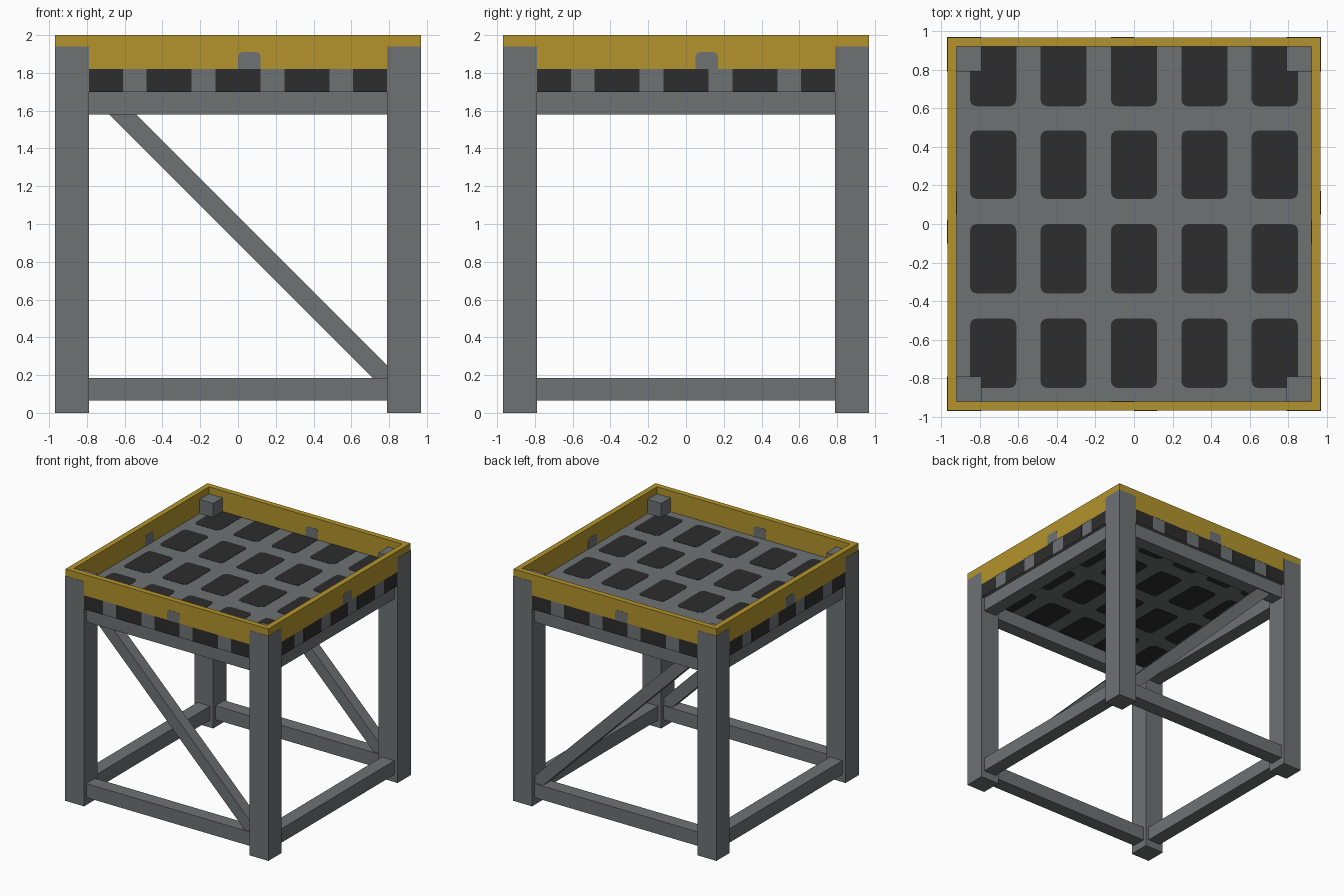
import bpy
import bmesh
import math
from mathutils import Vector, Matrix

cube = bpy.data.objects.get("Cube")
if cube:
    bpy.data.objects.remove(cube, do_unlink=True)


def material(name, rgb):
    m = bpy.data.materials.new(name)
    m.use_nodes = True
    m.diffuse_color = (*rgb, 1)
    bsdf = next(n for n in m.node_tree.nodes if n.type == 'BSDF_PRINCIPLED')
    bsdf.inputs["Base Color"].default_value = (*rgb, 1)
    return m


GREY = material("steel grey", (0.158, 0.17, 0.175))
YELLOW = material("safety yellow", (0.456, 0.296, 0.025))
DARK = material("dark opening", (0.026, 0.026, 0.026))

HALF = 0.97       # outer faces of the legs
LEG_IN = 0.79     # inner faces of the legs
MID = 0.88        # centre line of legs and beams
RIM_IN = 0.92
DECK_LOW, DECK_TOP = 1.70, 1.82
X, Y, Z = Vector((1, 0, 0)), Vector((0, 1, 0)), Vector((0, 0, 1))


def finish(name, bm, mat):
    bmesh.ops.recalc_face_normals(bm, faces=bm.faces[:])
    mesh = bpy.data.meshes.new(name)
    bm.to_mesh(mesh)
    bm.free()
    mesh.materials.append(mat)
    obj = bpy.data.objects.new(name, mesh)
    bpy.context.collection.objects.link(obj)
    return obj


def box(name, centre, size, mat, tilt=0):
    bm = bmesh.new()
    matrix = (Matrix.Translation(centre) @ Matrix.Rotation(tilt, 4, 'Y')
              @ Matrix.Diagonal((*size, 1)))
    bmesh.ops.create_cube(bm, size=1, matrix=matrix)
    return finish(name, bm, mat)


def plate(bm, centre, right, up, w, h, r_low=0.0, r_top=0.0, thick=0.002):
    """Thin plate with rounded corners, rising along right x up."""
    centre, normal = Vector(centre), right.cross(up)
    corners = [(1, 1, r_top), (-1, 1, r_top), (-1, -1, r_low), (1, -1, r_low)]
    verts = []
    for i, (sx, sy, r) in enumerate(corners):
        for k in range(4 if r else 1):
            a = math.pi / 2 * (i + k / 3)
            u = sx * (w / 2 - r) + r * math.cos(a)
            v = sy * (h / 2 - r) + r * math.sin(a)
            verts.append(bm.verts.new(centre + right * u + up * v))
    face = bm.faces.new(verts)
    out = bmesh.ops.extrude_face_region(bm, geom=[face])["geom"]
    moved = [g for g in out if isinstance(g, bmesh.types.BMVert)]
    bmesh.ops.translate(bm, verts=moved, vec=normal * thick)


# Legs
for fb, sy in (("front", -1), ("back", 1)):
    for lr, sx in (("right", -1), ("left", 1)):
        box(f"{fb}_{lr}_leg", (sx * MID, sy * MID, 0.97),
            (0.18, 0.18, 1.94), GREY)

# Lower and upper beams between the legs
for level, z in (("lower", 0.125), ("upper", 1.64)):
    for s, fb, lr in ((-1, "front", "right"), (1, "back", "left")):
        box(f"{level}_{fb}_beam", (0, s * MID, z), (2 * LEG_IN, 0.12, 0.12), GREY)
        box(f"{level}_{lr}_beam", (s * MID, 0, z), (0.12, 2 * LEG_IN, 0.12), GREY)

# Diagonal braces on front and back
for s, fb in ((-1, "front"), (1, "back")):
    box(f"{fb}_brace", (0.09, s * MID, 0.88), (2.15, 0.1, 0.1), GREY,
        tilt=math.radians(45))

# Deck slab
DECK = 0.966
box("deck", (0, 0, (DECK_LOW + DECK_TOP) / 2),
    (2 * DECK, 2 * DECK, DECK_TOP - DECK_LOW), GREY)

# Dark openings on the top and underside of the deck
COLUMNS = [i * 0.365 for i in range(-2, 3)]
ROWS = [(-0.85, -0.49), (-0.36, 0.0), (0.13, 0.485), (0.61, RIM_IN)]
top, under = bmesh.new(), bmesh.new()
for cx in COLUMNS:
    for low, high in ROWS:
        r_top = 0 if high == RIM_IN else 0.035
        cy, h = (low + high) / 2, high - low
        plate(top, (cx, cy, DECK_TOP), X, Y, 0.24, h, 0.035, r_top)
        plate(under, (cx, cy, DECK_LOW), -X, Y, 0.24, h, 0.035, r_top)
finish("deck_top_openings", top, DARK)
finish("deck_under_openings", under, DARK)

# Dark stripes round the deck edge
stripes = bmesh.new()
for right in (X, Y, -X, -Y):
    out = right.cross(Z)
    for c in COLUMNS:
        centre = out * DECK + right * c + Z * (DECK_LOW + DECK_TOP) / 2
        plate(stripes, centre, right, Z, 0.24, DECK_TOP - DECK_LOW)
finish("deck_edge_stripes", stripes, DARK)

# Yellow rim: a square frame
RIM = 0.968
bm = bmesh.new()
loops = []
for half, z in ((RIM, DECK_TOP), (RIM, 2.0), (RIM_IN, 2.0), (RIM_IN, DECK_TOP)):
    loops.append([bm.verts.new((sx * half, sy * half, z))
                  for sx, sy in ((-1, -1), (1, -1), (1, 1), (-1, 1))])
for a, b in zip(loops, loops[1:] + loops[:1]):
    for i in range(4):
        j = (i + 1) % 4
        bm.faces.new((a[i], a[j], b[j], b[i]))
finish("rim", bm, YELLOW)

# Grey tabs on the outer and inner faces of the rim
tabs = bmesh.new()
for right, offset in ((X, 0.06), (Y, 0.11), (-X, 0.06), (-Y, 0.04)):
    out = right.cross(Z)
    for depth in (RIM, -RIM_IN):
        centre = out * depth + right * offset + Z * 1.865
        plate(tabs, centre, right, Z, 0.12, 0.09, 0, 0.025, thick=0.0015)
finish("rim_tabs", tabs, GREY)
